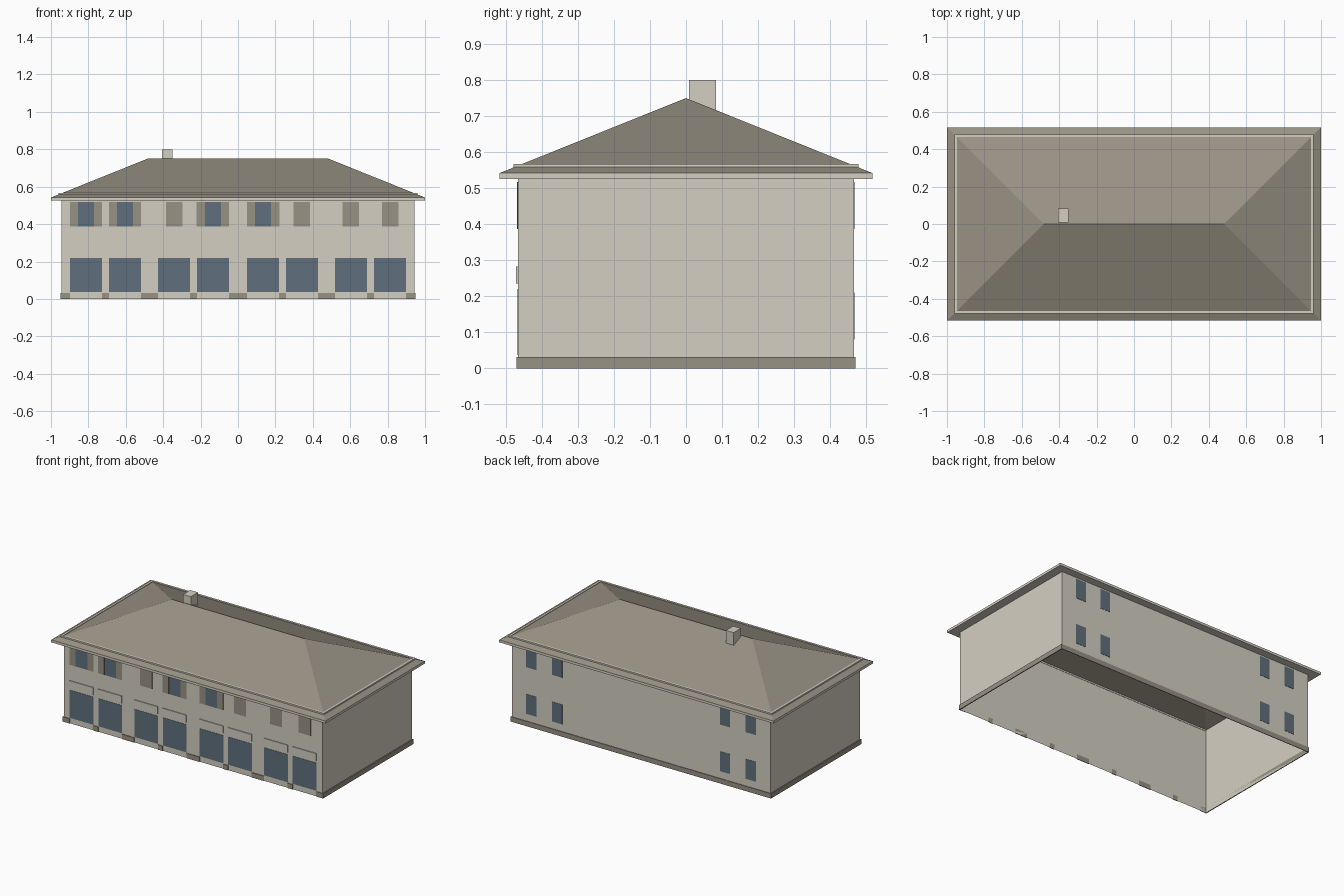
import bpy, bmesh

if "Cube" in bpy.data.objects:
    bpy.data.objects.remove(bpy.data.objects["Cube"])


def material(name, rgb):
    lin = [((c / 255 + 0.055) / 1.055) ** 2.4 for c in rgb]
    m = bpy.data.materials.new(name)
    m.diffuse_color = (*lin, 1)
    m.use_nodes = True
    m.node_tree.nodes["Principled BSDF"].inputs["Base Color"].default_value = m.diffuse_color
    return m


WALL = material("pale render", (212, 207, 194))
ROOF = material("brown grey", (153, 146, 132))
GLASS = material("blue grey glass", (96, 112, 125))

WX, WY = 0.943, 0.466        # wall half sizes
EX, EY = 1.0, 0.517          # eave half sizes
Z_SOFFIT, Z_EAVE, Z_RIDGE = 0.526, 0.542, 0.75


def mesh_object(name, verts, faces, mat):
    me = bpy.data.meshes.new(name)
    me.from_pydata(verts, [], faces)
    me.materials.append(mat)
    bm = bmesh.new()
    bm.from_mesh(me)
    bmesh.ops.recalc_face_normals(bm, faces=bm.faces)
    bm.to_mesh(me)
    bm.free()
    ob = bpy.data.objects.new(name, me)
    bpy.context.collection.objects.link(ob)
    return ob


def box(name, x0, x1, y0, y1, z0, z1, mat):
    v = [(x, y, z) for z in (z0, z1) for x, y in ((x0, y0), (x1, y0), (x1, y1), (x0, y1))]
    f = [(0, 1, 2, 3), (4, 5, 6, 7)] + [(i, (i + 1) % 4, (i + 1) % 4 + 4, i + 4) for i in range(4)]
    return mesh_object(name, v, f, mat)


def rect(hx, hy, z):
    return [(-hx, -hy, z), (hx, -hy, z), (hx, hy, z), (-hx, hy, z)]


def frame(name, outer, inner, z0, z1, mat):
    """Rectangular ring with a solid cross-section."""
    v = rect(*outer, z0) + rect(*outer, z1) + rect(*inner, z1) + rect(*inner, z0)
    f = [(4 * r + i, 4 * r + (i + 1) % 4, (4 * r + 4) % 16 + (i + 1) % 4, (4 * r + 4) % 16 + i)
         for r in range(4) for i in range(4)]
    return mesh_object(name, v, f, mat)


def front_plate(name, cx, width, z0, z1, mat, depth=0.002):
    return box(name, cx - width / 2, cx + width / 2, -WY - depth, -WY - 0.0003, z0, z1, mat)


# Wall shell, open below
mesh_object("walls", rect(WX, WY, 0) + rect(WX, WY, 0.555),
            [(i, (i + 1) % 4, (i + 1) % 4 + 4, i + 4) for i in range(4)], WALL)

# Eaves board, hipped roof and raised trim around the roof
frame("eaves", (EX, EY), (WX, WY), Z_SOFFIT, Z_EAVE, WALL)
RX = EX - EY
mesh_object("hip_roof", rect(EX, EY, Z_EAVE) + [(-RX, 0, Z_RIDGE), (RX, 0, Z_RIDGE)],
            [(0, 1, 5, 4), (1, 2, 5), (2, 3, 4, 5), (3, 0, 4)], ROOF)
frame("roof_trim", (0.96, 0.478), (0.946, 0.464), 0.553, 0.567, WALL)

# Chimney
box("chimney", -0.406, -0.35, 0.008, 0.083, 0.69, 0.80, WALL)

# Front bays: big glazed doors, panels above them, upper windows
BAYS = [-0.813, -0.604, -0.342, -0.134, 0.134, 0.342, 0.604, 0.813]
DOOR_W = 0.173
GLAZED = {0, 1, 3, 4}        # the other upper windows have closed shutters
for i, cx in enumerate(BAYS):
    front_plate("door", cx, DOOR_W, 0.037, 0.22, GLASS)
    front_plate("door_panel", cx, DOOR_W, 0.235, 0.283, WALL, 0.006)
    if i in GLAZED:
        front_plate("upper_window", cx, 0.086, 0.387, 0.517, GLASS)
        for s in (-1, 1):
            front_plate("open_shutter", cx + s * 0.0648, 0.0435, 0.387, 0.517, ROOF, 0.003)
    else:
        front_plate("closed_shutter", cx, 0.088, 0.387, 0.517, ROOF)

# Plinth: full on back and sides, broken by the doors in front
PX, PY, PH = 0.949, 0.47, 0.032
box("plinth_back", -PX, PX, WY, PY, 0, PH, ROOF)
for s in (-1, 1):
    box("plinth_side", *sorted((s * WX, s * PX)), -PY, WY, 0, PH, ROOF)
edges = [-WX] + [cx + s * DOOR_W / 2 for cx in BAYS for s in (-1, 1)] + [WX]
for a, b in zip(edges[::2], edges[1::2]):
    box("plinth_front", a, b, -PY, -WY, 0, PH, ROOF)

# Back windows, two rows near each end
for cx in (-0.80, -0.612, 0.612, 0.80):
    for z0 in (0.08, 0.387):
        box("back_window", cx - 0.037, cx + 0.037, WY + 0.0003, WY + 0.002, z0, z0 + 0.13, GLASS)
